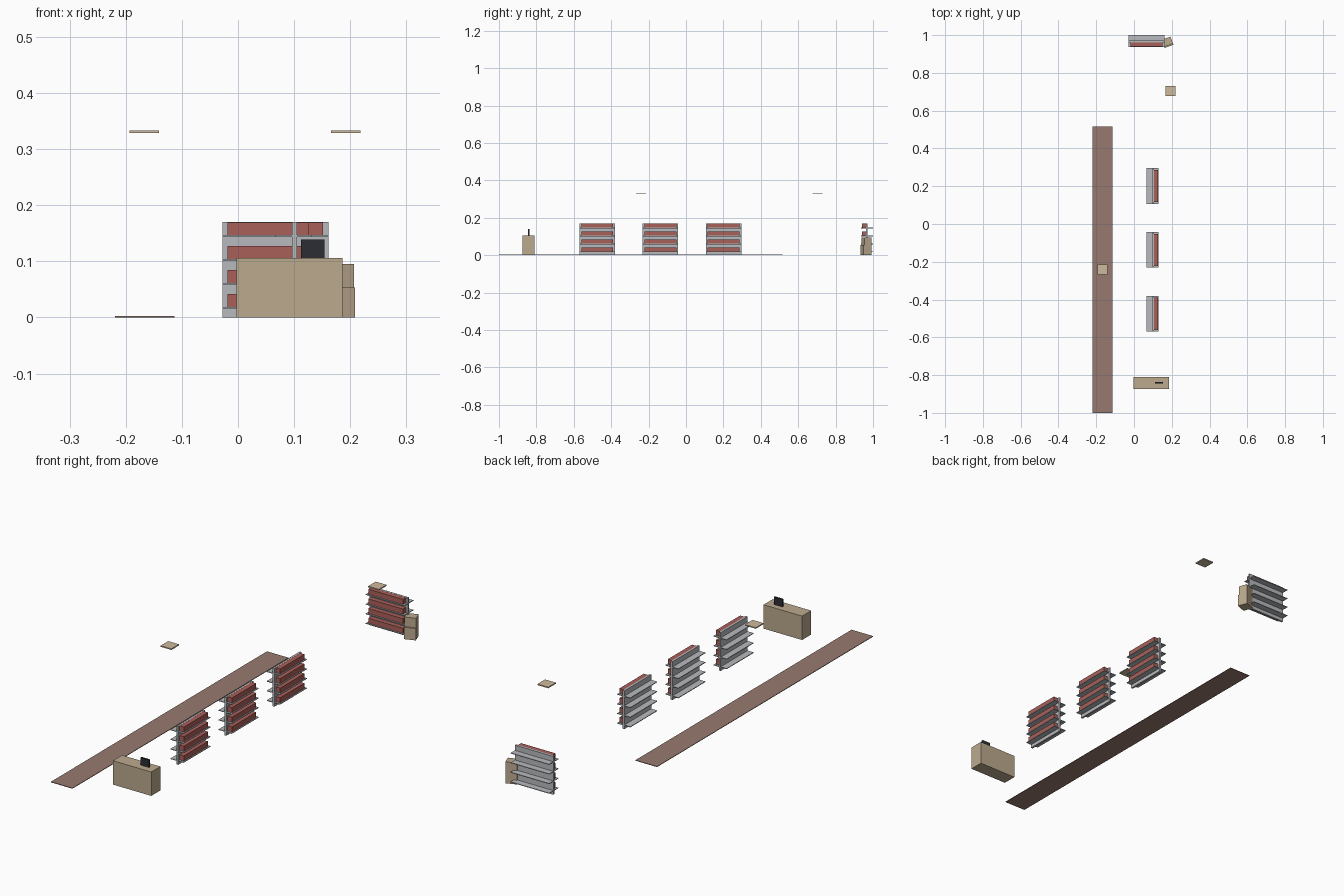
import bpy
import bmesh
import math
from mathutils import Matrix, Vector

cube = bpy.data.objects.get("Cube")
if cube:
    bpy.data.objects.remove(cube, do_unlink=True)


def material(name, rgb):
    mat = bpy.data.materials.new(name)
    mat.use_nodes = True
    color = (*rgb, 1.0)
    mat.diffuse_color = color
    mat.node_tree.nodes["Principled BSDF"].inputs["Base Color"].default_value = color
    return mat


TAN = material("tan wood", (0.50, 0.40, 0.27))
CREAM = material("cream lamp", (0.62, 0.49, 0.34))
GREY = material("grey metal", (0.48, 0.49, 0.51))
RED = material("red goods", (0.40, 0.115, 0.10))
BROWN = material("brown runner", (0.31, 0.195, 0.16))
BLACK = material("black screen", (0.025, 0.027, 0.033))


def boxes(name, mat, parts, place=Matrix()):
    """One object from (centre, size) boxes, placed by a matrix."""
    bm = bmesh.new()
    for centre, size in parts:
        bmesh.ops.create_cube(
            bm, size=1.0,
            matrix=Matrix.Translation(centre) @ Matrix.Diagonal((*size, 1.0)))
    mesh = bpy.data.meshes.new(name)
    bm.to_mesh(mesh)
    bm.free()
    mesh.materials.append(mat)
    obj = bpy.data.objects.new(name, mesh)
    bpy.context.collection.objects.link(obj)
    obj.matrix_world = place
    return obj


def placed(x, y, degrees=0):
    return Matrix.Translation((x, y, 0)) @ Matrix.Rotation(math.radians(degrees), 4, "Z")


# Shelf unit: upright panel, boards sticking out both ways, goods in front
LENGTH, DEPTH, HEIGHT = 0.189, 0.064, 0.17
BOARD, PITCH, GOODS = 0.003, 0.0427, 0.023


def shelf_unit(name, place):
    levels = [0.017 + PITCH * i for i in range(4)]
    panel = [(Vector((0, -0.0015, HEIGHT / 2)), (LENGTH, 0.009, HEIGHT))]
    boards = [(Vector((0, 0, z)), (LENGTH, DEPTH, BOARD)) for z in levels]
    goods = [(Vector((0, -0.0165, z + (BOARD + GOODS) / 2)), (0.17, 0.021, GOODS))
             for z in levels]
    boxes(name + "_panel", GREY, panel, place)
    boxes(name + "_boards", GREY, boards, place)
    boxes(name + "_goods", RED, goods, place)


for i in range(3):
    shelf_unit(f"aisle_shelf_{i + 1}", placed(0.099, -0.475 + 0.338 * i, 90))
shelf_unit("wall_shelf", placed(0.0665, 0.968))

# Floor runner
boxes("floor_runner", BROWN, [((-0.166, -0.242, 0.0013), (0.106, 1.516, 0.0026))])

# Counter with its screen
boxes("counter", TAN, [((0.0915, -0.842, 0.053), (0.189, 0.064, 0.106))])
boxes("counter_screen", BLACK, [((0.133, -0.840, 0.1225), (0.042, 0.008, 0.033))])

# Kiosk turned beside the wall shelf, with a deeper lower half
boxes("kiosk", TAN, [((0, 0.003, 0.074), (0.049, 0.040, 0.043)),
                     ((0, 0, 0.0265), (0.049, 0.046, 0.053))],
      placed(0.178, 0.962, 20))

# Hanging square lamps
for i, (x, y) in enumerate([(-0.167, -0.24), (0.192, 0.703)]):
    boxes(f"ceiling_lamp_{i + 1}", CREAM, [((x, y, 0.331), (0.053, 0.053, 0.005))])
